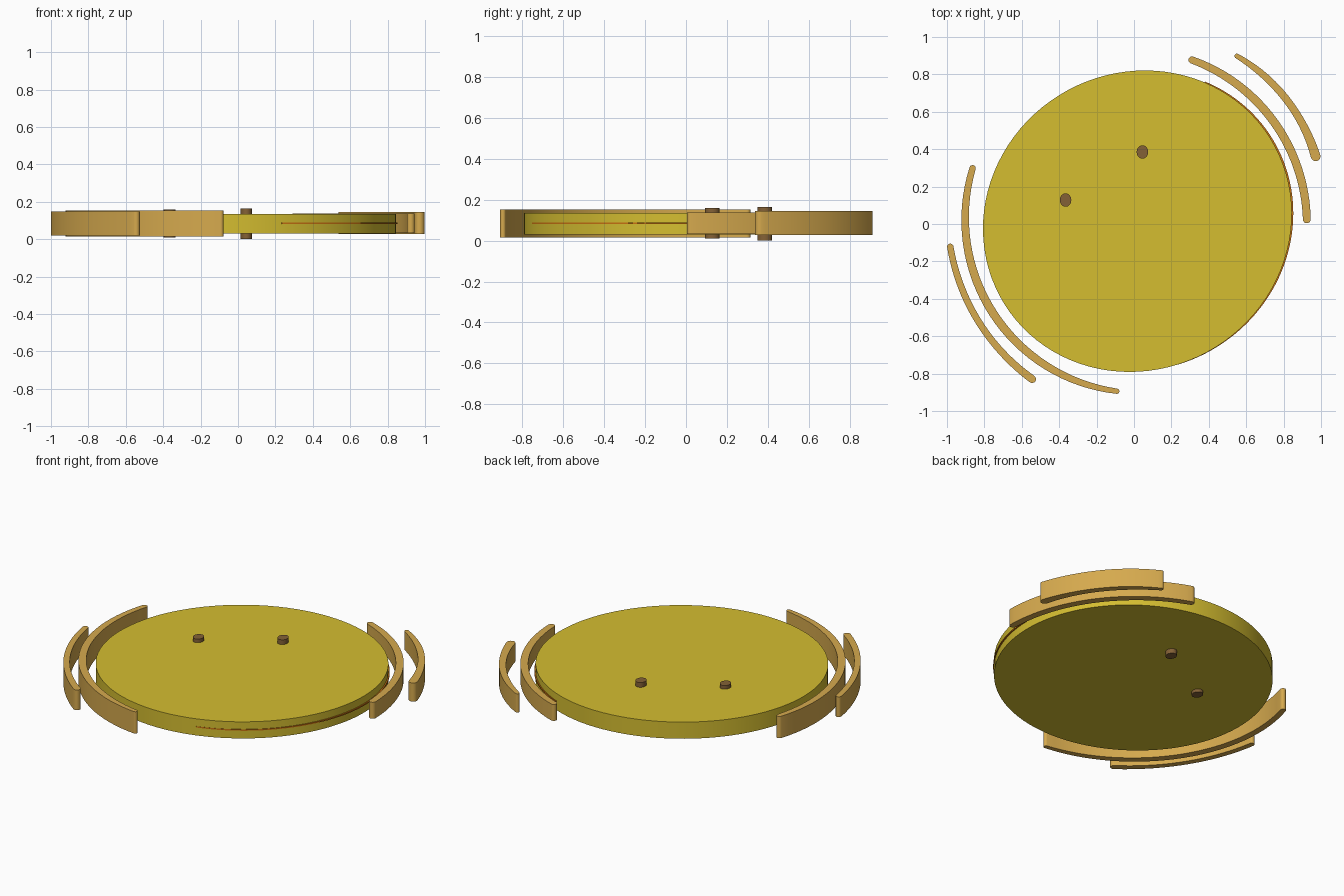
import bpy
import bmesh
from math import sin, cos, pi, radians, hypot, asin, sqrt
from mathutils import Vector

cube = bpy.data.objects.get("Cube")
if cube:
    bpy.data.objects.remove(cube, do_unlink=True)


def material(name, rgb):
    m = bpy.data.materials.new(name)
    m.use_nodes = True
    m.diffuse_color = (*rgb, 1)
    m.node_tree.nodes["Principled BSDF"].inputs["Base Color"].default_value = (*rgb, 1)
    return m


yellow = material("yellow", (0.66, 0.51, 0.03))
tan = material("tan", (0.67, 0.40, 0.076))
brown = material("brown", (0.23, 0.12, 0.037))
orange = material("orange", (0.58, 0.17, 0.006))


def slab(name, outline, z0, z1, mat):
    """Extrude a flat outline between two heights."""
    bm = bmesh.new()
    face = bm.faces.new([bm.verts.new((p[0], p[1], z0)) for p in outline])
    top = bmesh.ops.extrude_face_region(bm, geom=[face])
    verts = [g for g in top["geom"] if isinstance(g, bmesh.types.BMVert)]
    bmesh.ops.translate(bm, verts=verts, vec=(0, 0, z1 - z0))
    bmesh.ops.recalc_face_normals(bm, faces=bm.faces)
    mesh = bpy.data.meshes.new(name)
    bm.to_mesh(mesh)
    bm.free()
    mesh.materials.append(mat)
    obj = bpy.data.objects.new(name, mesh)
    bpy.context.collection.objects.link(obj)
    bpy.ops.object.select_all(action="DESELECT")
    obj.select_set(True)
    bpy.context.view_layer.objects.active = obj
    bpy.ops.object.shade_smooth_by_angle(angle=radians(35))
    return obj


def ellipse(cx, cy, a, b, tilt=0.0, n=96, start=0.0, end=2 * pi, closed=True):
    pts = []
    for i in range(n):
        t = start + (end - start) * i / (n if closed else n - 1)
        x, y = a * cos(t), b * sin(t)
        pts.append(Vector((cx + x * cos(tilt) - y * sin(tilt),
                           cy + x * sin(tilt) + y * cos(tilt))))
    return pts


def arc_bar(start, end, sagitta, w0, wm, w1, n=32):
    """Outline of a curved bar with round ends; widths at start, middle, end."""
    p, q = Vector(start), Vector(end)
    chord = q - p
    half = chord.length / 2
    along = chord.normalized()
    out = Vector((-along.y, along.x))
    if out.dot(p + q) < 0:
        out = -out
    r = (half * half + sagitta * sagitta) / (2 * sagitta)
    centre = (p + q) / 2 + out * (sagitta - r)
    sweep = asin(half / r)
    outer, inner = [], []
    for i in range(n + 1):
        s = 2 * i / n - 1
        d = out * cos(s * sweep) + along * sin(s * sweep)
        w = wm + ((w0 if s < 0 else w1) - wm) * s * s
        outer.append(centre + d * (r + w / 2))
        inner.append(centre + d * (r - w / 2))

    def cap(a, b, sign):
        mid, arm = (a + b) / 2, (a - b) / 2
        tip = Vector((-arm.y, arm.x))
        side = centre - mid
        ahead = (q - p) * sign
        if tip.dot(ahead) < 0:
            tip = -tip
        return [mid + arm * cos(pi * k / 8) + tip * sin(pi * k / 8) for k in range(1, 8)]

    return (outer + cap(outer[-1], inner[-1], 1) + inner[::-1]
            + cap(inner[0], outer[0], -1))


# Round, slightly oval body
TILT = radians(32)
slab("body_disc", ellipse(0.018, 0.015, 0.838, 0.793, TILT), 0.03, 0.135, yellow)

# Thin mouth line around the right-hand rim
lip = ellipse(0.026, 0.017, 0.838, 0.793, TILT, 64, radians(-106), radians(34), False)
root = ellipse(0.018, 0.015, 0.825, 0.780, TILT, 64, radians(-106), radians(34), False)
slab("mouth_line", lip + root[::-1], 0.08, 0.088, orange)

# Two pegs for eyes, passing right through the body
slab("upper_eye", ellipse(0.045, 0.385, 0.031, 0.036, n=16), 0.0, 0.165, brown)
slab("lower_eye", ellipse(-0.366, 0.128, 0.031, 0.036, n=16), 0.01, 0.158, brown)

# Curved motion bars on both sides
bars = [
    ("left_inner_bar", (0.31, 0.877), (0.924, 0.025), 0.162, 0.038, 0.045, 0.042, 0.033, 0.137),
    ("left_outer_bar", (0.55, 0.898), (0.971, 0.362), 0.065, 0.026, 0.04, 0.052, 0.027, 0.145),
    ("right_inner_bar", (-0.863, 0.298), (-0.092, -0.894), 0.329, 0.034, 0.045, 0.028, 0.015, 0.153),
    ("right_outer_bar", (-0.982, -0.122), (-0.545, -0.829), 0.082, 0.034, 0.036, 0.042, 0.02, 0.148),
]
for name, start, end, sag, w0, wm, w1, z0, z1 in bars:
    slab(name, arc_bar(start, end, sag, w0, wm, w1), z0, z1, tan)
